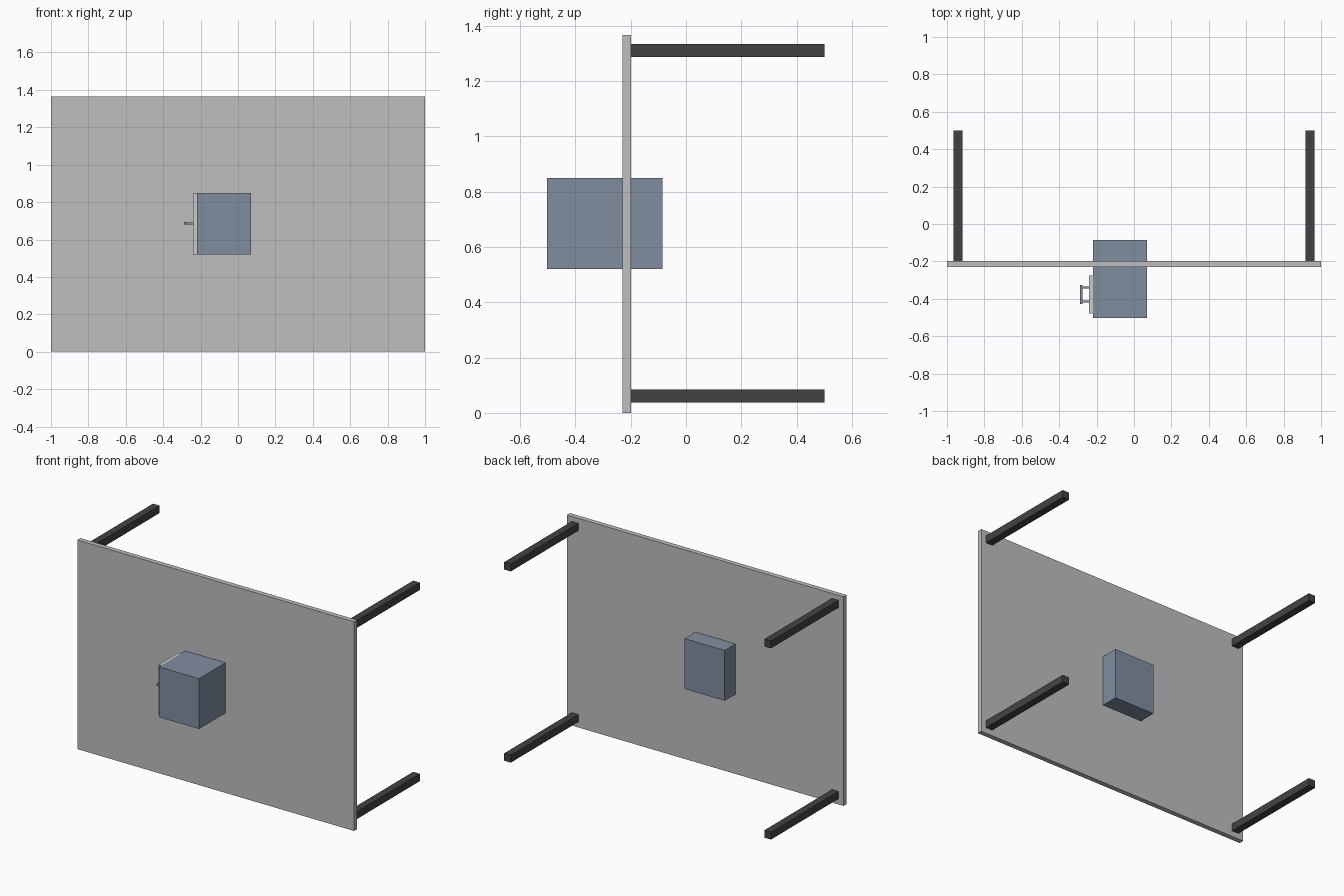
import bpy

old = bpy.data.objects.get("Cube")
if old:
    bpy.data.objects.remove(old, do_unlink=True)


def material(name, rgb):
    m = bpy.data.materials.new(name)
    m.use_nodes = True
    m.diffuse_color = (*rgb, 1)
    m.node_tree.nodes["Principled BSDF"].inputs["Base Color"].default_value = (*rgb, 1)
    return m


def box(name, x, y, z, mat):
    """Box spanning the given (min, max) ranges."""
    spans = (x, y, z)
    bpy.ops.mesh.primitive_cube_add(size=1, location=[(a + b) / 2 for a, b in spans])
    ob = bpy.context.object
    ob.name = name
    ob.scale = [b - a for a, b in spans]
    bpy.ops.object.transform_apply(location=False, rotation=False, scale=True)
    ob.data.materials.append(mat)
    return ob


grey = material("light grey", (0.52, 0.52, 0.52))
pale = material("pale grey", (0.60, 0.60, 0.59))
dark = material("charcoal", (0.055, 0.055, 0.06))
blue = material("slate blue", (0.216, 0.27, 0.352))

# Upright panel
box("panel", (-1, 1), (-0.23, -0.198), (0, 1.366), grey)

# Four rear struts
for side, cx in (("right", -0.94), ("left", 0.94)):
    for level, cz in (("lower", 0.061), ("upper", 1.31)):
        box(f"{level}_{side}_strut", (cx - 0.024, cx + 0.024), (-0.198, 0.5),
            (cz - 0.024, cz + 0.024), dark)

# Cabinet passing through the panel, with a door on its right side
box("cabinet", (-0.22, 0.07), (-0.502, -0.085), (0.521, 0.85), blue)
box("door", (-0.24, -0.22), (-0.478, -0.276), (0.521, 0.85), pale)

# Door handle: grip bar on two posts
z_handle = (0.679, 0.694)
box("handle_grip", (-0.289, -0.276), (-0.429, -0.325), z_handle, blue)
for label, cy in (("front", -0.414), ("rear", -0.340)):
    box(f"{label}_handle_post", (-0.277, -0.24), (cy - 0.006, cy + 0.006), (0.681, 0.692), blue)
